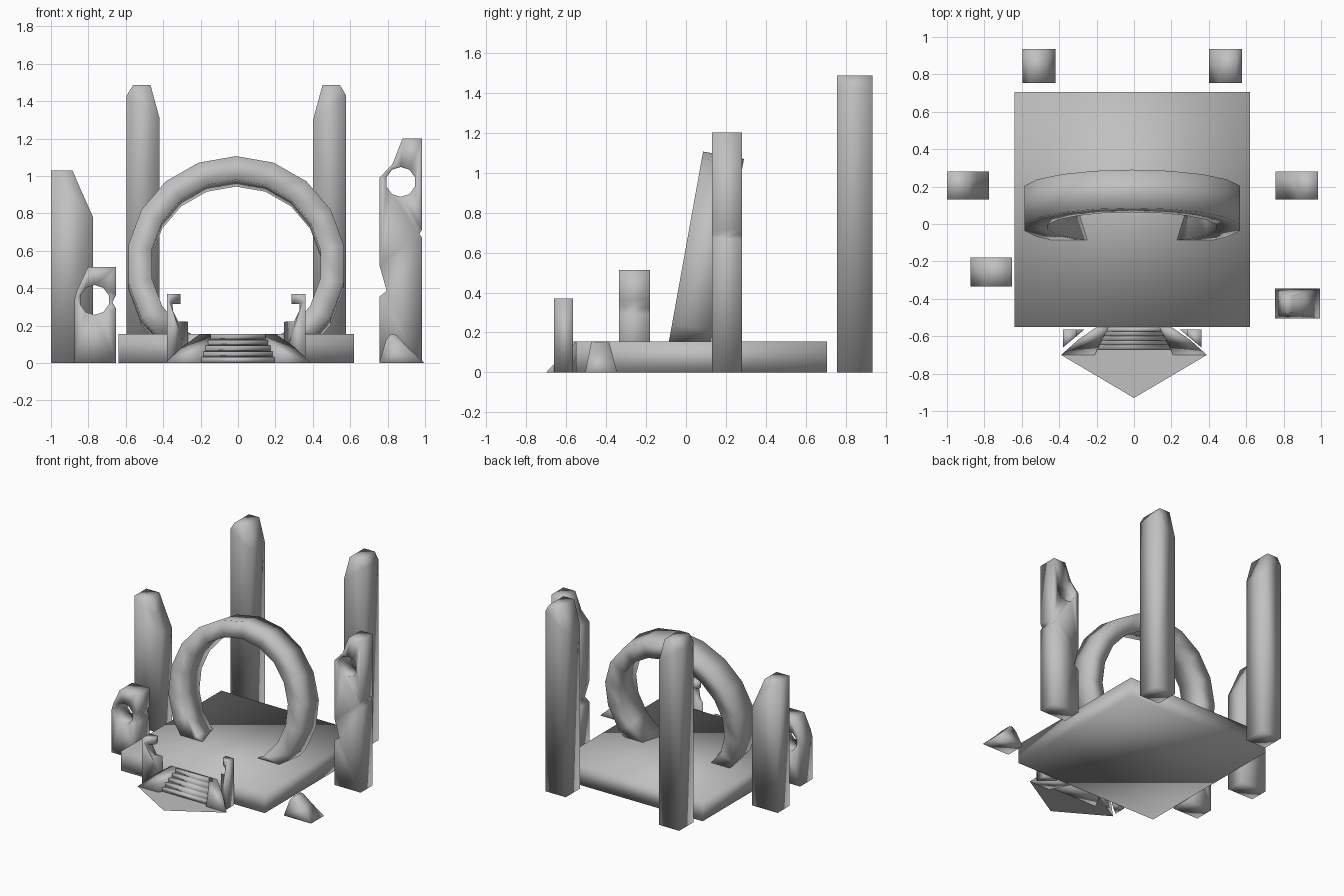
import bpy, bmesh
from math import sin, cos, pi, radians
from mathutils import Vector

cube = bpy.data.objects.get("Cube")
if cube:
    bpy.data.objects.remove(cube, do_unlink=True)

STONE = (0.53, 0.53, 0.53, 1.0)
stone = bpy.data.materials.new("grey_stone")
stone.use_nodes = True
stone.diffuse_color = STONE
bsdf = next(n for n in stone.node_tree.nodes if n.type == 'BSDF_PRINCIPLED')
bsdf.inputs["Base Color"].default_value = STONE
bsdf.inputs["Roughness"].default_value = 0.8

MID = -0.01      # axis of the platform, ring and posts
DECK = 0.155     # platform height


def finish(name, bm, smooth=True):
    bmesh.ops.recalc_face_normals(bm, faces=bm.faces[:])
    for f in bm.faces:
        f.smooth = smooth
    mesh = bpy.data.meshes.new(name)
    bm.to_mesh(mesh)
    bm.free()
    mesh.materials.append(stone)
    obj = bpy.data.objects.new(name, mesh)
    bpy.context.collection.objects.link(obj)
    return obj


def loft(pairs):
    """Solid between matching loops; extra pairs of loops become holes."""
    bm = bmesh.new()
    caps = ([], [])
    for pair in pairs:
        rings = [[bm.verts.new(p) for p in loop] for loop in pair]
        n = len(rings[0])
        for ring, cap in zip(rings, caps):
            cap += [bm.edges.new((ring[i], ring[(i + 1) % n])) for i in range(n)]
        a, b = rings
        for i in range(n):
            j = (i + 1) % n
            bm.faces.new((a[i], a[j], b[j], b[i]))
    for cap in caps:
        bmesh.ops.triangle_fill(bm, edges=cap, use_beauty=True)
    return bm


def prism(profile, y0, y1, hole=None):
    """Front outline pushed from y0 to y1, with an optional round hole."""
    loops = [profile]
    if hole:
        cx, cz, r = hole
        loops.append([(cx + r * cos(2 * pi * (k + .5) / 10),
                       cz + r * sin(2 * pi * (k + .5) / 10)) for k in range(10)])
    return loft([[[(x, y, z) for x, z in loop] for y in (y0, y1)] for loop in loops])


def cut(bm, point, normal):
    """Remove what lies on the normal's side and close the gap."""
    res = bmesh.ops.bisect_plane(bm, geom=bm.verts[:] + bm.edges[:] + bm.faces[:],
                                 plane_co=point, plane_no=normal, clear_outer=True)
    edges = [e for e in res["geom_cut"] if isinstance(e, bmesh.types.BMEdge)]
    bmesh.ops.holes_fill(bm, edges=edges, sides=0)


# Platform
finish("platform", prism([(-.64, 0), (.62, 0), (.62, DECK), (-.64, DECK)], -.55, .705))

# Tall pillars at the back
finish("back_pillar_right", prism(
    [(-.595, 0), (-.42, 0), (-.42, 1.31), (-.468, 1.487), (-.56, 1.487), (-.595, 1.43)],
    .755, .935))
finish("back_pillar_left", prism(
    [(.40, 0), (.578, 0), (.578, 1.43), (.545, 1.487), (.452, 1.487), (.40, 1.295)],
    .755, .935))

# Side pillars
finish("side_pillar_right", prism(
    [(-1, 0), (-.775, 0), (-.775, .78), (-.84, .925), (-.885, 1.03), (-1, 1.03)],
    .13, .28))
finish("side_pillar_left", prism(
    [(.757, 0), (.985, 0), (.985, .668), (.97, .69), (.985, .715), (.985, 1.2),
     (.88, 1.2), (.826, 1.064), (.757, .99), (.757, .52), (.795, .385), (.757, .355)],
    .13, .28, hole=(.87, .968, .08)))

# Broken stub with a hole
finish("broken_pillar", prism(
    [(-.875, 0), (-.652, 0), (-.652, .29), (-.672, .325), (-.652, .364), (-.652, .512),
     (-.803, .512), (-.86, .39), (-.875, .337)],
    -.335, -.18, hole=(-.767, .337, .08)))

# Rubble lump, narrowing upwards
lump = [(.755, 0), (.995, 0), (.905, .085), (.845, .15), (.815, .155), (.79, .12)]
finish("rubble", loft([[[(x, -.505 + .2 * z, z) for x, z in lump],
                        [(x, -.345 - .26 * z, z) for x, z in lump]]]))

# Leaning ring, cut off level with the platform
tilt = radians(10.2)
up = Vector((0, sin(tilt), cos(tilt)))
deep = Vector((0, cos(tilt), -sin(tilt)))
centre = Vector((MID, -.018, .53))
bm = bmesh.new()
SIDES = 18
rows = []
for k in range(SIDES):
    a = 2 * pi * k / SIDES
    ray = Vector((sin(a), 0, 0)) + up * cos(a)
    rows.append([bm.verts.new(centre + ray * r + deep * d)
                 for r, d in ((.585, 0), (.585, .208), (.457, .208), (.457, 0))])
for k in range(SIDES):
    p, q = rows[k], rows[(k + 1) % SIDES]
    for c in range(4):
        d = (c + 1) % 4
        bm.faces.new((p[c], p[d], q[d], q[c]))
cut(bm, (0, 0, DECK), (0, 0, -1))
finish("ring", bm)

# Stairs, narrowing towards the platform
STEPS = 5
side = [(-.55, 0), (-.67, 0)]
for i in range(STEPS):
    y, z = -.67 + .12 * i / STEPS, DECK * (i + 1) / STEPS
    side += [(y, z), (y + .12 / STEPS, z)]
finish("stairs", loft([[[(s * (.135 + .55 * (-.55 - y)), y, z) for y, z in side]
                        for s in (-1, 1)]]))

# Ground slab in front of the stairs
bm = bmesh.new()
bm.faces.new([bm.verts.new((x, y, 0)) for x, y in
              ((-.39, -.70), (0, -.93), (.39, -.70), (.14, -.55), (-.14, -.55))])
finish("ground_slab", bm, smooth=False)

for s, label in ((-1, "right"), (1, "left")):
    # Sloping wing beside the stairs
    slope = [(-.70, 0, .39, .21), (-.62, .085, .30, .172),
             (-.55, DECK, .20, .135), (-.55, 0, .20, .135)]
    finish("stair_wing_" + label, loft([[[(s * o, y, z) for y, z, o, i in slope],
                                         [(s * i, y, z) for y, z, o, i in slope]]]))
    # Hooked post, sliced diagonally along the wing
    hook = [(.37, 0), (.37, .37), (.297, .37), (.297, .315), (.34, .315),
            (.338, .28), (.31, .222), (.25, .22), (.25, 0)]
    bm = prism([(MID + s * u, z) for u, z in hook], -.665, -.565)
    cut(bm, (MID + s * .25, -.56, 0), (-.10 * s, -.12, 0))
    finish("hook_post_" + label, bm)
